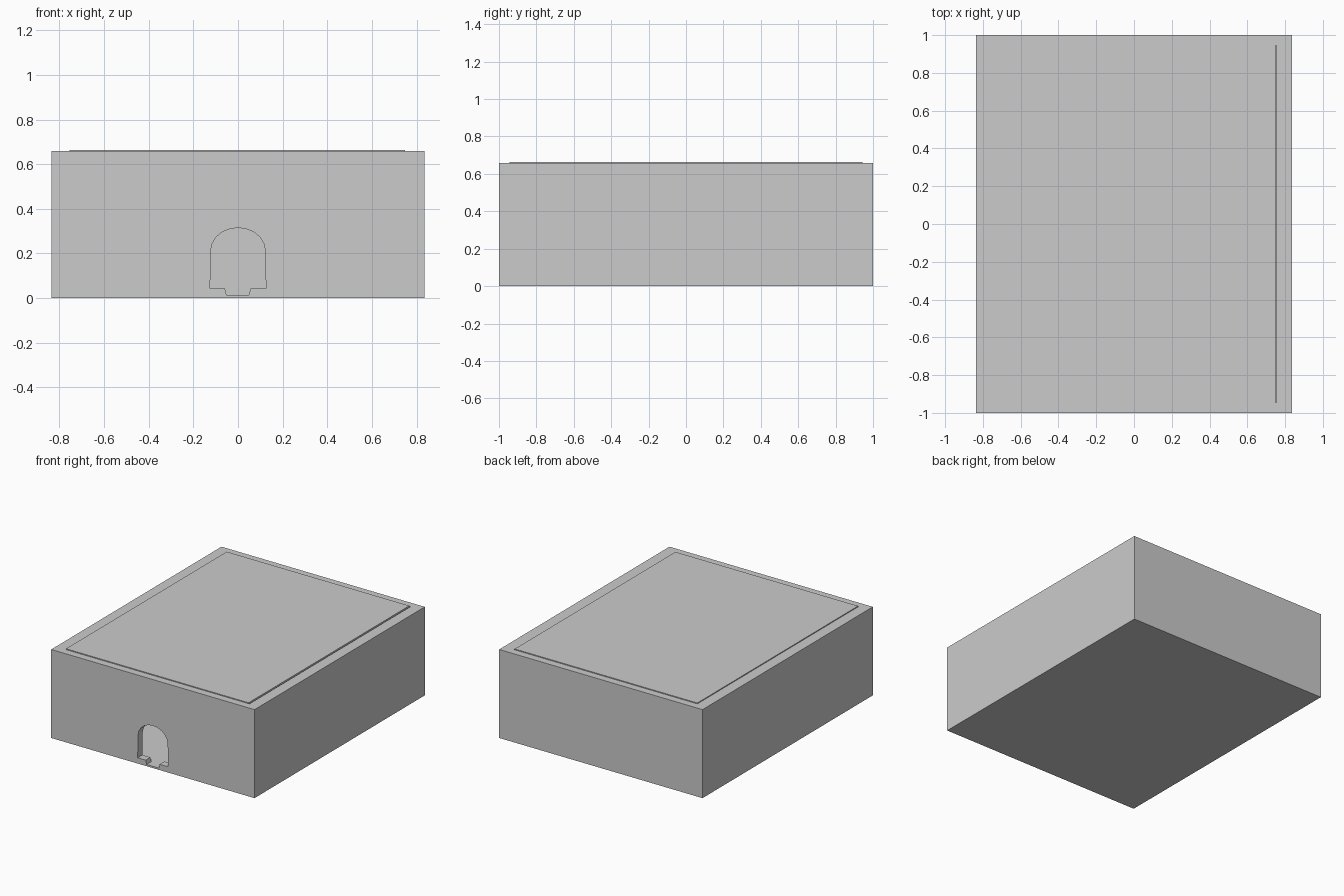
import bpy, bmesh, math

if "Cube" in bpy.data.objects:
    bpy.data.objects.remove(bpy.data.objects["Cube"])


def add_object(name, bm):
    bmesh.ops.recalc_face_normals(bm, faces=bm.faces)
    mesh = bpy.data.meshes.new(name)
    bm.to_mesh(mesh)
    bm.free()
    obj = bpy.data.objects.new(name, mesh)
    bpy.context.collection.objects.link(obj)
    return obj


def block(name, x0, x1, y0, y1, z0, z1):
    bm = bmesh.new()
    bmesh.ops.create_cube(bm, size=1)
    bmesh.ops.scale(bm, vec=(x1 - x0, y1 - y0, z1 - z0), verts=bm.verts)
    bmesh.ops.translate(bm, vec=((x0 + x1) / 2, (y0 + y1) / 2, (z0 + z1) / 2), verts=bm.verts)
    return add_object(name, bm)


def cut(target, cutter):
    mod = target.modifiers.new(cutter.name, 'BOOLEAN')
    mod.operation = 'DIFFERENCE'
    mod.solver = 'EXACT'
    mod.object = cutter
    cutter.hide_render = True
    cutter.hide_set(True)


FLOOR = 0.013

# Hollow box with thin floor
box = block("box_body", -0.836, 0.836, -1, 1, 0, 0.658)
cavity = block("cavity_cutter", -0.755, 0.755, -0.945, 0.945, FLOOR, 0.8)

# Arched doorway with a small drain notch in its sill
profile = [(-0.125, 0.043), (-0.059, 0.043), (-0.051, FLOOR), (0.049, FLOOR),
           (0.056, 0.043), (0.125, 0.043)]
for i in range(11):
    a = math.pi * i / 10
    profile.append((0.122 * math.cos(a), 0.212 + 0.103 * math.sin(a)))
bm = bmesh.new()
face = bm.faces.new([bm.verts.new((x, -1.1, z)) for x, z in profile])
ext = bmesh.ops.extrude_face_region(bm, geom=[face])
moved = [v for v in ext["geom"] if isinstance(v, bmesh.types.BMVert)]
bmesh.ops.translate(bm, vec=(0, 0.2, 0), verts=moved)
doorway = add_object("doorway_cutter", bm)

cut(box, cavity)
cut(box, doorway)

# Lid panel set in the opening, slightly proud, narrow gap on the right
block("lid", -0.754, 0.748, -0.944, 0.944, 0.64, 0.664)
